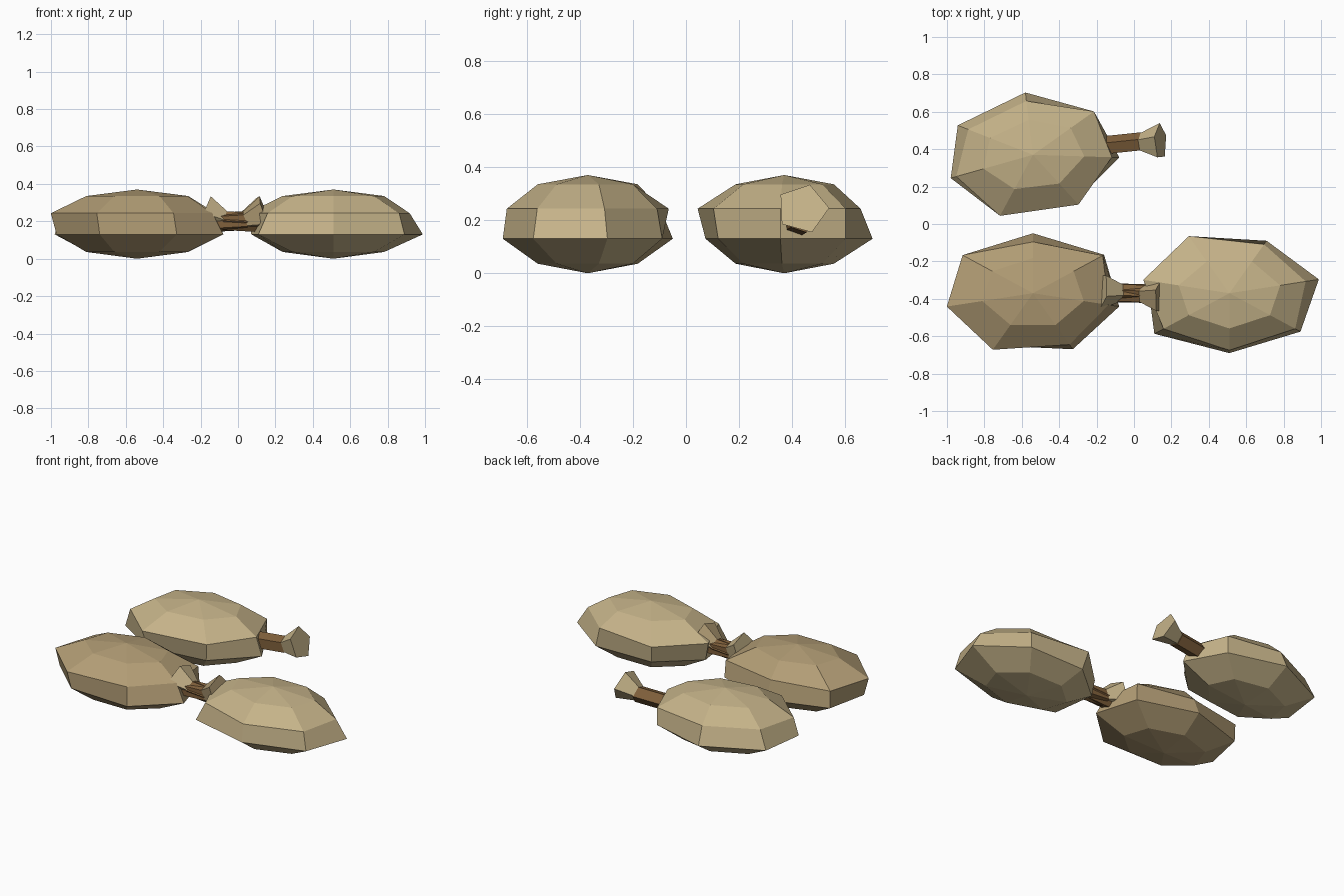
import bpy, bmesh
from math import sin, cos, pi, radians
from mathutils import Vector, Matrix

if "Cube" in bpy.data.objects:
    bpy.data.objects.remove(bpy.data.objects["Cube"])

def material(name, rgb):
    m = bpy.data.materials.new(name)
    m.diffuse_color = (*rgb, 1)
    m.use_nodes = True
    m.node_tree.nodes["Principled BSDF"].inputs["Base Color"].default_value = m.diffuse_color
    return m

LIGHT = material("light_burlap", (0.56, 0.45, 0.25))
DARK = material("dark_burlap", (0.45, 0.34, 0.18))
CORD = material("cord_brown", (0.22, 0.12, 0.045))

def finish(bm, name, mat, world):
    bmesh.ops.recalc_face_normals(bm, faces=bm.faces)
    me = bpy.data.meshes.new(name)
    bm.to_mesh(me)
    bm.free()
    me.materials.append(mat)
    ob = bpy.data.objects.new(name, me)
    ob.matrix_world = world
    bpy.context.collection.objects.link(ob)

def frustum(name, a, b, r1, r2, mat, world):
    # five-sided tapered tube from a to b, one corner pointing to +y
    a, b = Vector(a), Vector(b)
    x = (b - a).normalized()
    z = x.cross(Vector((0, 1, 0))).normalized()
    y = z.cross(x)
    bm = bmesh.new()
    rings = []
    for c, r in ((a, r1), (b, r2)):
        rings.append([bm.verts.new(c + r * (cos(2 * pi * k / 5) * y + sin(2 * pi * k / 5) * z))
                      for k in range(5)])
    for k in range(5):
        j = (k + 1) % 5
        bm.faces.new((rings[0][k], rings[0][j], rings[1][j], rings[1][k]))
    bm.faces.new(rings[0])
    bm.faces.new(rings[1])
    finish(bm, name, mat, world)

def sack(name, x, y, turn, lower, upper, mat):
    world = Matrix.Translation((x, y, 0)) @ Matrix.Rotation(radians(turn), 4, 'Z')
    # lumpy seven-sided body with four rings and two poles
    n = 7
    plain = [1] * n
    bm = bmesh.new()
    rings = []
    for z, f, lump in ((0.036, 0.618, plain), (0.13, 1, lower),
                       (0.243, 1, upper), (0.335, 0.618, plain)):
        ring = []
        for k in range(n):
            t = pi / 2 + 2 * pi * k / n
            ring.append(bm.verts.new((0.45 * f * lump[k] * cos(t),
                                      0.305 * f * lump[k] * sin(t), z)))
        rings.append(ring)
    bottom, top = bm.verts.new((0, 0, 0)), bm.verts.new((0, 0, 0.37))
    for k in range(n):
        j = (k + 1) % n
        for r, s in zip(rings, rings[1:]):
            bm.faces.new((r[k], r[j], s[j], s[k]))
        bm.faces.new((bottom, rings[0][j], rings[0][k]))
        bm.faces.new((top, rings[-1][k], rings[-1][j]))
    finish(bm, name + "_body", mat, world)
    # tied neck and flared mouth
    frustum(name + "_tie", (0.38, 0, 0.192), (0.59, -0.004, 0.204), 0.053, 0.053, CORD, world)
    frustum(name + "_mouth", (0.575, -0.004, 0.204), (0.685, -0.014, 0.243), 0.048, 0.1, mat, world)

# lump lists run counter-clockwise from the +y corner
sack("front_left_sack", -0.54, -0.37, 0,
     (1.05, 1.06, 0.98, 1.02, 1.09, 1.05, 1.08),
     (0.90, 1.07, 1.05, 1.10, 1.00, 0.92, 1.06), DARK)
sack("front_right_sack", 0.51, -0.37, 180,
     (1.05, 1.08, 1.09, 1.02, 1.00, 1.00, 1.14),
     (1.00, 1.00, 0.93, 0.95, 1.11, 1.05, 1.00), LIGHT)
sack("back_sack", -0.54, 0.37, 7,
     (1.10, 1.08, 1.03, 1.00, 1.00, 1.04, 1.00),
     (0.95, 0.93, 0.96, 1.10, 1.07, 0.95, 1.00), LIGHT)
